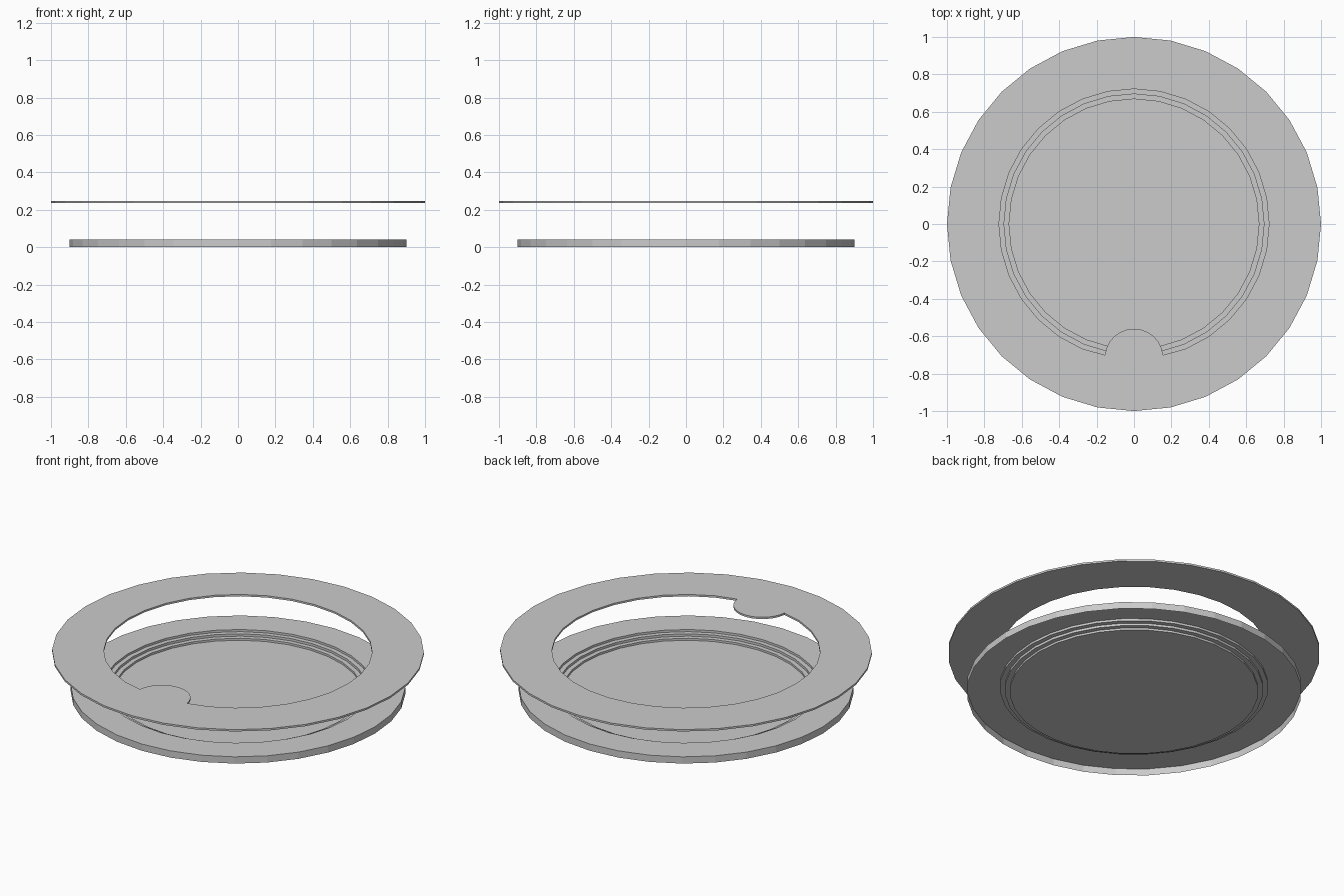
import bpy, bmesh
from math import sin, cos, pi

if "Cube" in bpy.data.objects:
    bpy.data.objects.remove(bpy.data.objects["Cube"])

SIDES = 32


def circle(radius, z=0.0):
    return [(radius * cos(2 * pi * i / SIDES), radius * sin(2 * pi * i / SIDES), z)
            for i in range(SIDES)]


def finish(name, bm):
    mesh = bpy.data.meshes.new(name)
    bm.to_mesh(mesh)
    bm.free()
    obj = bpy.data.objects.new(name, mesh)
    bpy.context.collection.objects.link(obj)
    return obj


# Stepped base plate: an open-bottomed pressed sheet (radius, z), rim skirt to sunken centre
profile = [(0.90, 0.0), (0.90, 0.04), (0.722, 0.04), (0.722, 0.027),
           (0.695, 0.027), (0.695, 0.013), (0.668, 0.013), (0.668, 0.001)]
bm = bmesh.new()
loops = [[bm.verts.new(p) for p in circle(r, z)] for r, z in profile]
for a, b in zip(loops, loops[1:]):
    for i in range(SIDES):
        j = (i + 1) % SIDES
        bm.faces.new((a[i], a[j], b[j], b[i]))
bm.faces.new(loops[-1])
finish("base_plate", bm)

# Floating flat ring with a rounded tab at the front of its opening
Z_LOW, THICK = 0.237, 0.011
outer = circle(1.0, Z_LOW)
front = SIDES * 3 // 4
hole = circle(0.722, Z_LOW)
hole = [hole[(front + k) % SIDES] for k in range(2, SIDES - 1)]
tab = [(0.156 * cos(a), -0.716 + 0.156 * sin(a), Z_LOW)
       for a in [pi - 0.1 - (pi - 0.2) * i / 12 for i in range(13)]]

bm = bmesh.new()
edges = []
for pts in (outer, hole + tab):
    vs = [bm.verts.new(p) for p in pts]
    edges += [bm.edges.new((vs[i - 1], vs[i])) for i in range(len(vs))]
bmesh.ops.triangle_fill(bm, edges=edges, use_beauty=True, use_dissolve=False)
ext = bmesh.ops.extrude_face_region(bm, geom=bm.faces[:], use_keep_orig=True)
bmesh.ops.translate(bm, vec=(0, 0, THICK),
                    verts=[g for g in ext["geom"] if isinstance(g, bmesh.types.BMVert)])
bmesh.ops.recalc_face_normals(bm, faces=bm.faces[:])
finish("top_ring", bm)
